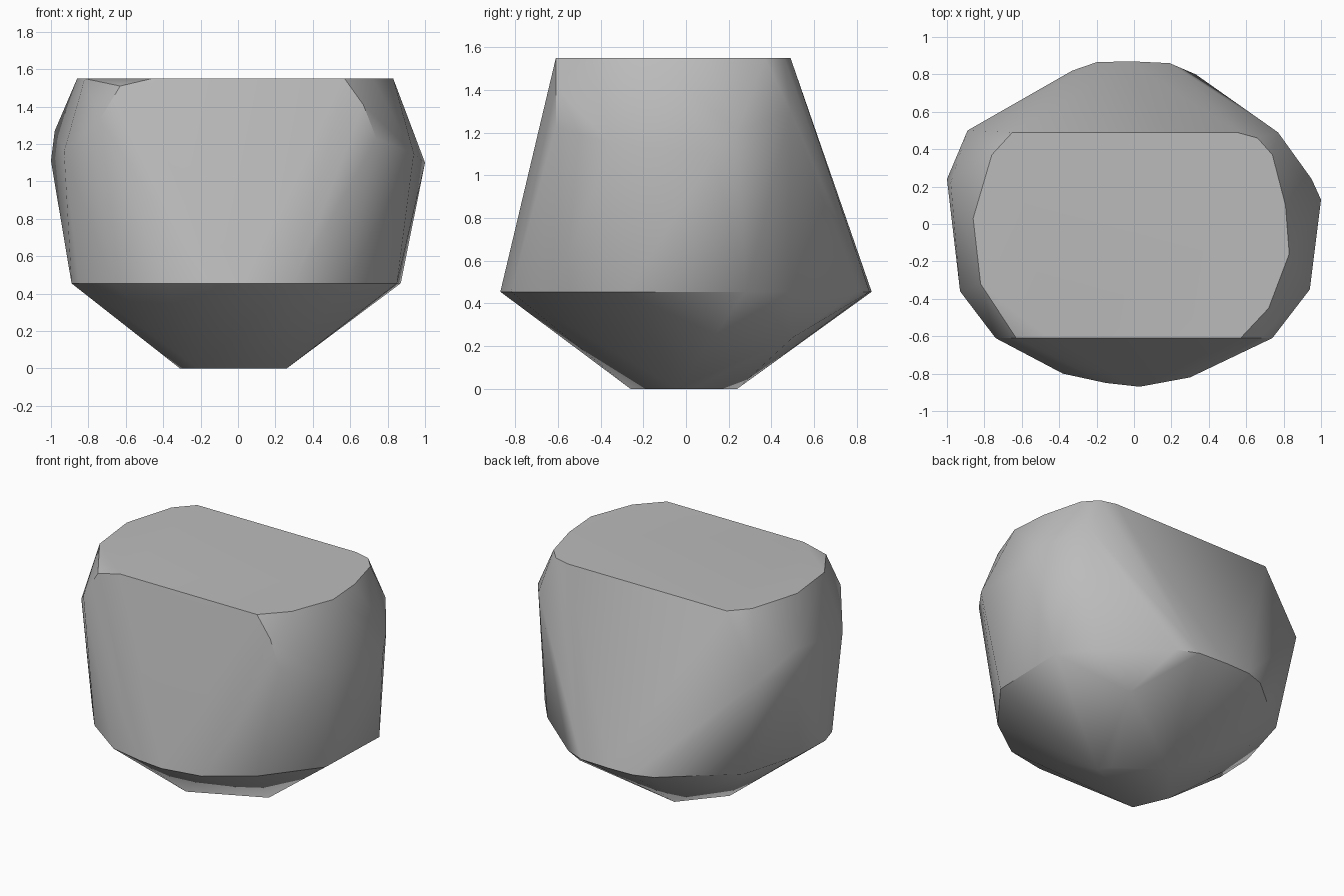
import bpy
import bmesh
import math

cube = bpy.data.objects.get("Cube")
if cube:
    bpy.data.objects.remove(cube, do_unlink=True)

# Flat outlines at the foot, the rim and the cut top
foot = [(-.21, -.26), (.26, -.04), (.21, .03), (-.08, .24), (-.31, -.03)]
rim = [(.03, -.87), (.3, -.82), (.58, -.62), (.85, -.27), (.87, .28), (.71, .48),
       (.33, .8), (.19, .86), (-.02, .87), (-.2, .865), (-.33, .82), (-.76, .46),
       (-.88, .04), (-.89, -.23), (-.85, -.36), (-.67, -.59), (-.38, -.8), (-.15, -.85)]
top = [(-.46, -.61), (.57, -.61), (.72, -.45), (.83, -.16), (.81, .1), (.74, .37),
       (.66, .46), (.55, .49), (-.65, .49), (-.76, .37), (-.86, .03), (-.82, -.32)]
# Uneven bulging corners between rim and top, and one chip below the rim
corners = [(.74, -.61, 1.23), (.67, -.61, 1.41), (.94, -.35, 1.15), (1, .13, 1.1),
           (.95, .24, 1.21), (.77, .49, 1.3), (-.89, .5, 1.13), (-1, .24, 1.11),
           (-.98, .22, 1.27), (-.93, -.36, 1.16), (-.74, -.61, 1.33),
           (-.63, -.61, 1.51), (.45, .5, .24)]

points = list(corners)
for outline, z in ((foot, 0), (rim, .455), (top, 1.55)):
    points += [(x, y, z) for x, y in outline]

# Wrap the points in a convex chiselled stone
bm = bmesh.new()
for p in points:
    bm.verts.new(p)
hull = bmesh.ops.convex_hull(bm, input=bm.verts)
loose = {v for v in hull["geom_interior"] + hull["geom_unused"]
         if isinstance(v, bmesh.types.BMVert)}
bmesh.ops.delete(bm, geom=list(loose), context="VERTS")
bmesh.ops.dissolve_limit(bm, angle_limit=math.radians(1), verts=bm.verts, edges=bm.edges)
bmesh.ops.recalc_face_normals(bm, faces=bm.faces)
mesh = bpy.data.meshes.new("boulder")
bm.to_mesh(mesh)
bm.free()

boulder = bpy.data.objects.new("boulder", mesh)
bpy.context.collection.objects.link(boulder)

# Plain grey stone
stone = bpy.data.materials.new("stone_grey")
stone.use_nodes = True
grey = (.5, .5, .5, 1)
stone.diffuse_color = grey
stone.node_tree.nodes["Principled BSDF"].inputs["Base Color"].default_value = grey
mesh.materials.append(stone)

bpy.ops.object.select_all(action="DESELECT")
boulder.select_set(True)
bpy.context.view_layer.objects.active = boulder
bpy.ops.object.shade_smooth_by_angle(angle=math.radians(38))
